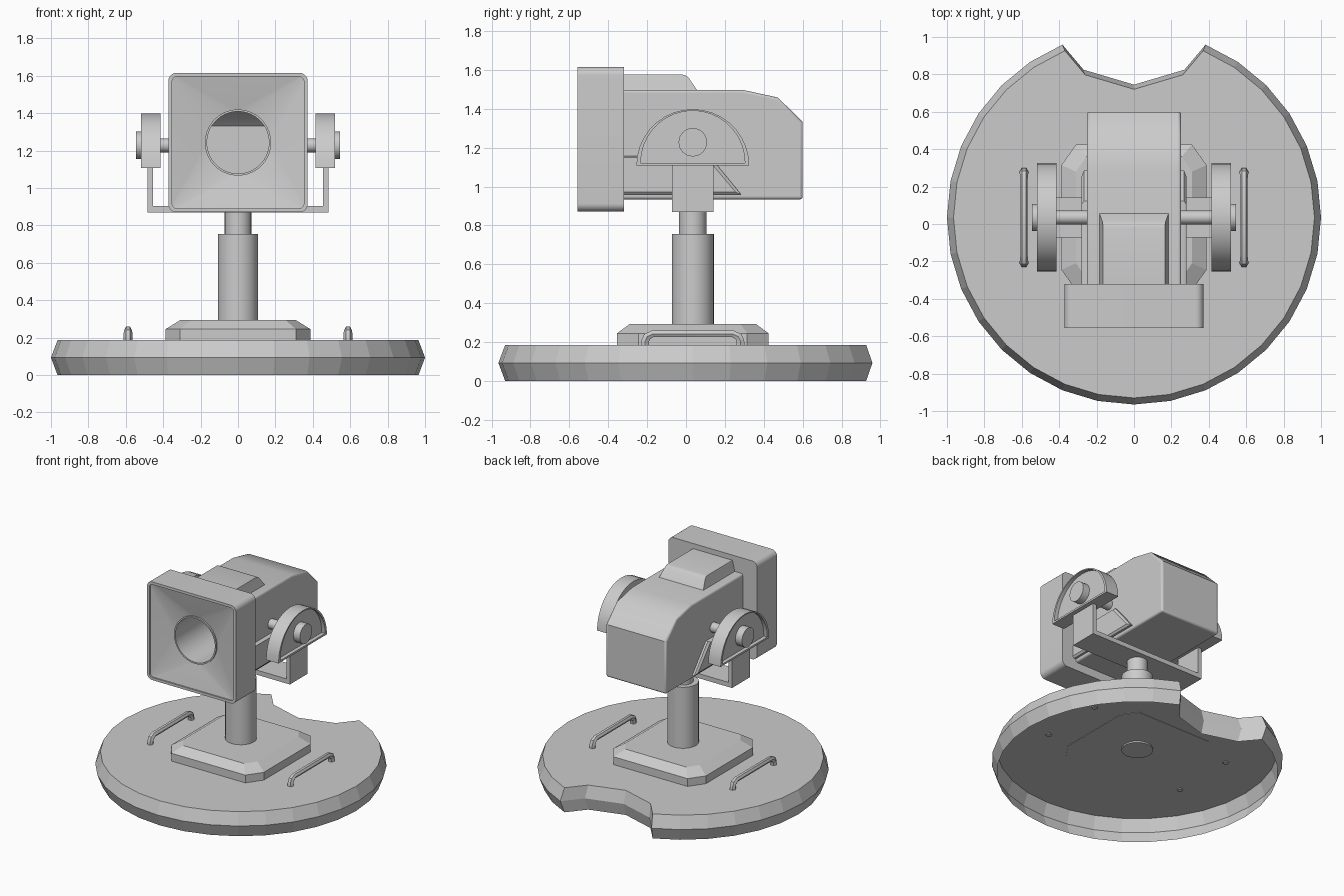
import bpy, bmesh
from math import sin, cos, pi, radians

cube = bpy.data.objects.get("Cube")
if cube:
    bpy.data.objects.remove(cube)

GREY = (0.6, 0.6, 0.6, 1)
grey = bpy.data.materials.new("plain grey")
grey.use_nodes = True
grey.diffuse_color = GREY
grey.node_tree.nodes["Principled BSDF"].inputs["Base Color"].default_value = GREY

CY = 0.035          # y of the mast axis
parts = []


def add(obj):
    obj.data.materials.clear()
    obj.data.materials.append(grey)
    parts.append(obj)
    return obj


def loft(name, rings, start=True, end=True):
    """Skin a list of equal-length point rings, with optional end caps."""
    bm = bmesh.new()
    loops = [[bm.verts.new(p) for p in ring] for ring in rings]
    n = len(loops[0])
    for a, b in zip(loops, loops[1:]):
        for i in range(n):
            j = (i + 1) % n
            bm.faces.new((a[i], a[j], b[j], b[i]))
    if start:
        bm.faces.new(loops[0])
    if end:
        bm.faces.new(loops[-1])
    bmesh.ops.recalc_face_normals(bm, faces=bm.faces)
    mesh = bpy.data.meshes.new(name)
    bm.to_mesh(mesh)
    bm.free()
    obj = bpy.data.objects.new(name, mesh)
    bpy.context.collection.objects.link(obj)
    return add(obj)


def circle(r, n=32, phase=0.0):
    return [(r * cos(2 * pi * (i + phase) / n), r * sin(2 * pi * (i + phase) / n))
            for i in range(n)]


def at_x(pts, x):
    return [(x, y, z) for y, z in pts]


def at_y(pts, y):
    return [(x, y, z) for x, z in pts]


def at_z(pts, z):
    return [(x, y, z) for x, y in pts]


def shift(pts, u, v):
    return [(a + u, b + v) for a, b in pts]


# Round base with a notch in its rear edge: a thin shell, open underneath
rim = [(cos(radians(11.25 * k)), sin(radians(11.25 * k))) for k in range(6, -23, -1)]
rim += [(-0.27, 0.79), (0, 0.71), (0.27, 0.79)]


def base_ring(s, z):
    return [(x * s, y * s + CY, z) for x, y in rim]


loft("base", [base_ring(0.965, 0), base_ring(1, 0.093), base_ring(0.965, 0.186)], start=False)


# Chamfered plinth
def plinth_ring(w, d, cx, cy, z):
    pts = [(w, d - cy), (w - cx, d), (cx - w, d), (-w, d - cy),
           (-w, cy - d), (cx - w, -d), (w - cx, -d), (w, cy - d)]
    return at_z(shift(pts, 0, CY), z)


loft("plinth", [plinth_ring(0.388, 0.39, 0.078, 0.11, 0.183),
                plinth_ring(0.388, 0.39, 0.078, 0.11, 0.245),
                plinth_ring(0.31, 0.325, 0.055, 0.08, 0.293)])

# Two-stage mast, its foot just showing under the base
for name, r, low, high in (("mast", 0.108, 0.172, 0.755), ("mast_neck", 0.071, 0.74, 0.89)):
    ring = shift(circle(r), 0, CY)
    loft(name, [at_z(ring, low), at_z(ring, high)])

# U-shaped yoke
W, T = 0.485, 0.455
yoke = [(-W, 1.108), (-W, 0.87), (W, 0.87), (W, 1.108),
        (T, 1.108), (T, 0.905), (-T, 0.905), (-T, 1.108)]
loft("yoke", [at_y(yoke, CY - 0.107), at_y(yoke, CY + 0.107)])

# Body shell, open at the front where the hood covers it
B = 0.252
outline = [(-0.33, 0.934), (0.6, 0.934), (0.6, 1.332), (0.473, 1.458),
           (0.293, 1.497), (-0.33, 1.497)]
body = loft("body", [at_x(outline, -B), at_x(outline, B)])
bm = bmesh.new()
bm.from_mesh(body.data)
front = min(bm.faces, key=lambda f: f.calc_center_median().y)
bmesh.ops.delete(bm, geom=[front], context='FACES_ONLY')
bm.to_mesh(body.data)
bm.free()
bevel = body.modifiers.new("soft edges", 'BEVEL')
bevel.width = 0.014
bevel.segments = 3
bevel.limit_method = 'ANGLE'
bevel.angle_limit = radians(55)


# Tapered box on the roof, rounded over at the back
def box_ring(w, back, z):
    return [(-w, -0.33, z), (w, -0.33, z), (w, back, z), (-w, back, z)]


loft("roof_box", [box_ring(0.188, 0.065, 1.485), box_ring(0.169, 0.013, 1.56),
                  box_ring(0.167, 0, 1.571), box_ring(0.165, -0.02, 1.576)])

# Square hood: rounded shell, thin lip, shallow funnel and a long round tube
STEPS = 12
HZ = 1.243


def square(half, r):
    pts = []
    for c, (sx, sz) in enumerate(((1, 1), (-1, 1), (-1, -1), (1, -1))):
        for i in range(STEPS):
            a = pi / 2 * (c + i / (STEPS - 1))
            pts.append((sx * (half - r) + r * cos(a), sz * (half - r) + r * sin(a)))
    return shift(pts, 0, HZ)


def bore(r):
    return shift(circle(r, 4 * STEPS, 0.5), 0, HZ)


loft("hood", [
    at_y(bore(0.166), -0.32), at_y(square(0.372, 0.042), -0.32),
    at_y(square(0.372, 0.042), -0.557), at_y(square(0.352, 0.025), -0.557),
    at_y(square(0.352, 0.025), -0.547), at_y(bore(0.177), -0.502),
    at_y(bore(0.177), -0.514), at_y(bore(0.166), -0.514),
    at_y(bore(0.166), 0.1)], False, False)

# Parts repeated on both sides
half_disc = [(cos(pi * i / 18), sin(pi * i / 18)) for i in range(19)]


def disc_ring(r, low, x):
    return [(x, CY + r * c, low + r * s) for c, s in half_disc]


for side, s in (("left", 1), ("right", -1)):
    # Half-round pivot guard with a recessed outer face
    loft(side + "_pivot_guard", [
        disc_ring(0.29, 1.108, s * 0.414), disc_ring(0.29, 1.108, s * 0.518),
        disc_ring(0.268, 1.122, s * 0.518), disc_ring(0.268, 1.122, s * 0.49)])

    # Axle and end knob
    for name, r, inner, outer in (("_axle", 0.037, 0.24, 0.43), ("_knob", 0.073, 0.48, 0.545)):
        ring = shift(circle(r), CY, 1.228)
        loft(side + name, [at_x(ring, s * inner), at_x(ring, s * outer)])

    # Raised cheek panel with a slanted rear edge
    wide = [(-0.33, 0.958), (0.285, 0.958), (0.122, 1.157), (-0.33, 1.157)]
    slim = [(-0.33, 0.972), (0.255, 0.972), (0.105, 1.15), (-0.33, 1.15)]
    loft(side + "_cheek", [at_x(wide, s * 0.24), at_x(wide, s * 0.268), at_x(slim, s * 0.28)])

    # Grab handle on the base, slimmer along the bar
    curve = bpy.data.curves.new(side + "_handle", 'CURVE')
    curve.dimensions = '3D'
    curve.bevel_depth = 0.023
    curve.bevel_resolution = 1
    curve.use_fill_caps = True
    half = [(0.245, 0.18, 1), (0.245, 0.205, 1), (0.235, 0.228, 1), (0.205, 0.243, 0.85)]
    path = [(-y, z, r) for y, z, r in half] + half[::-1]
    spline = curve.splines.new('POLY')
    spline.points.add(len(path) - 1)
    for point, (y, z, r) in zip(spline.points, path):
        point.co = (s * 0.588, CY + y, z, 1)
        point.radius = r
    handle = bpy.data.objects.new(side + "_handle", curve)
    bpy.context.collection.objects.link(handle)
    bpy.ops.object.select_all(action='DESELECT')
    handle.select_set(True)
    bpy.context.view_layer.objects.active = handle
    bpy.ops.object.convert(target='MESH')
    add(bpy.context.view_layer.objects.active)

# Smooth the curved parts; the faceted ones stay flat
flat = ("base", "plinth", "yoke")
bpy.ops.object.select_all(action='DESELECT')
for obj in parts:
    if obj.name not in flat:
        obj.select_set(True)
        bpy.context.view_layer.objects.active = obj
bpy.ops.object.shade_smooth_by_angle(angle=radians(35))
